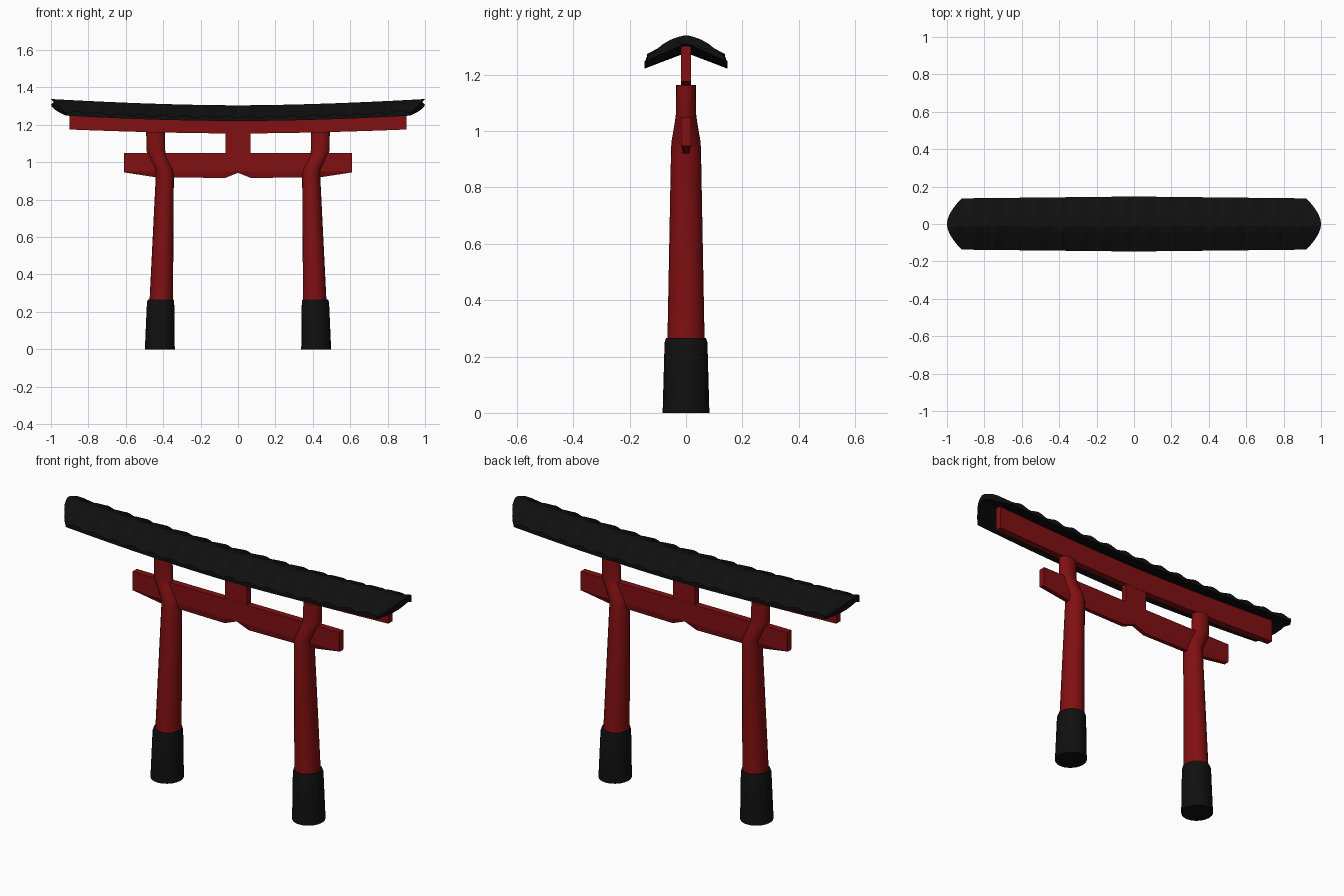
import bpy, bmesh, math

if "Cube" in bpy.data.objects:
    bpy.data.objects.remove(bpy.data.objects["Cube"])


def material(name, rgb):
    m = bpy.data.materials.new(name)
    m.diffuse_color = (*rgb, 1)
    m.use_nodes = True
    m.node_tree.nodes["Principled BSDF"].inputs["Base Color"].default_value = m.diffuse_color
    return m


RED = material("deep red paint", (0.22, 0.005, 0.006))
BLACK = material("black lacquer", (0.005, 0.005, 0.005))


def loft(name, rings, mat, smooth=None):
    """Join equal closed rings of points into one capped solid."""
    bm = bmesh.new()
    loops = [[bm.verts.new(p) for p in r] for r in rings]
    n = len(loops[0])
    for a, b in zip(loops, loops[1:]):
        for i in range(n):
            j = (i + 1) % n
            bm.faces.new((a[i], a[j], b[j], b[i]))
    bm.faces.new(loops[0])
    bm.faces.new(loops[-1])
    bmesh.ops.recalc_face_normals(bm, faces=bm.faces)
    me = bpy.data.meshes.new(name)
    bm.to_mesh(me)
    bm.free()
    me.materials.append(mat)
    ob = bpy.data.objects.new(name, me)
    bpy.context.collection.objects.link(ob)
    if smooth:
        bpy.ops.object.select_all(action='DESELECT')
        bpy.context.view_layer.objects.active = ob
        ob.select_set(True)
        bpy.ops.object.shade_smooth_by_angle(angle=math.radians(smooth))
    return ob


def ellipse(z, cx, rx, ry, n=20):
    return [(cx + rx * math.cos(2 * math.pi * i / n),
             ry * math.sin(2 * math.pi * i / n), z) for i in range(n)]


def lift(x):
    # gentle upward sweep of the roof and top beam
    return 0.034 * abs(x) ** 1.7


# Pillars with outward kink, and black base sleeves: z, centre x, radius x, radius y
PILLAR = [(0.2, .412, .064, .067), (0.94, .391, .048, .053),
          (0.965, .397, .048, .051), (1.035, .431, .049, .039),
          (1.06, .439, .050, .036), (1.163, .441, .050, .035)]
SLEEVE = [(0, .418, .080, .083), (0.25, .414, .073, .076), (0.265, .413, .069, .071)]
for side, s in (("left", -1), ("right", 1)):
    loft(side + "_pillar", [ellipse(z, s * c, a, b) for z, c, a, b in PILLAR], RED, 40)
    loft(side + "_base_sleeve", [ellipse(z, s * c, a, b) for z, c, a, b in SLEEVE], BLACK, 30)

# Lower tie beam with chamfered belly and central notch
TIE = [(-.61, .946), (-.44, .92), (-.07, .916), (0, .944),
       (.07, .916), (.44, .92), (.61, .946)]
loft("tie_beam", [[(x, -.018, 1.05), (x, .018, 1.05), (x, .018, .95),
                   (x, .011, zb), (x, -.011, zb), (x, -.018, .95)]
                  for x, zb in TIE], RED)

# Central strut
loft("centre_strut", [[(x, y, z) for x, y in ((-.066, -.017), (.066, -.017),
                                              (.066, .017), (-.066, .017))]
                      for z in (1.04, 1.165)], RED)

# Curved top beam under the roof
rings = []
for i in range(17):
    x = -.9 + 1.8 * i / 16
    lo, hi = 1.154 + .75 * lift(x), 1.285 + lift(x)
    rings.append([(x, -.018, lo), (x, .018, lo), (x, .018, hi), (x, -.018, hi)])
loft("top_beam", rings, RED)

# Roof: swept gable with rounded tile ribs and ends raked back to the eaves
PITCH = 0.115
ROWS = [-1, -.8, -.6, -.4, -.2, -.06, .06, .2, .4, .6, .8, 1]


def roof_point(t, v, top):
    y = v * (.147 - .010 * abs(t))
    a = abs(v)
    x = t * (1 - .08 * a ** 1.8)
    z = 1.309 + lift(t) - (.5 + .08 * abs(t)) * abs(y)
    if top:
        rib = (.5 + .5 * math.cos(2 * math.pi * (x / PITCH - .5)))
        z += .013 * rib * min(1, max(0, (a - .06) * 4))
    else:
        z -= .032 - .018 * a
    return (x, y, z)


rings = []
for i in range(161):
    t = -1 + 2 * i / 160
    rings.append([roof_point(t, v, True) for v in ROWS]
                 + [roof_point(t, v, False) for v in reversed(ROWS)])
loft("tiled_roof", rings, BLACK, 35)
